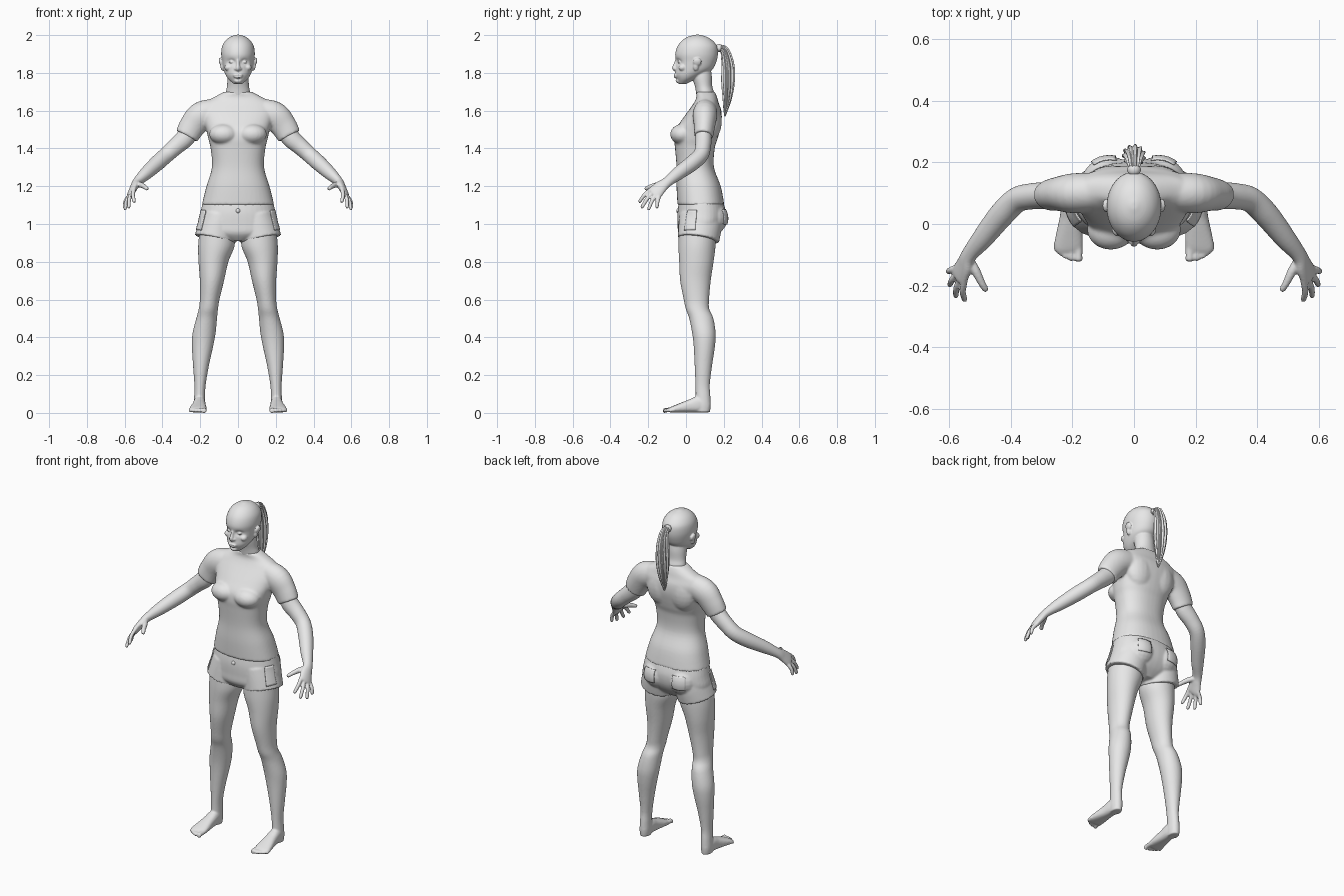
import bpy, bmesh, math
from mathutils import Vector, Matrix

grey = bpy.data.materials.new("plain_grey")
grey.diffuse_color = (0.8, 0.8, 0.8, 1)


def spline(rows, steps):
    """Catmull-Rom interpolation of rows of numbers."""
    out = []
    for i in range(len(rows) - 1):
        p = [rows[max(i - 1, 0)], rows[i], rows[i + 1], rows[min(i + 2, len(rows) - 1)]]
        for k in range(steps):
            t = k / steps
            out.append([0.5 * (2 * b + (c - a) * t + (2 * a - 5 * b + 4 * c - d) * t * t
                               + (3 * b - a - 3 * c + d) * t ** 3) for a, b, c, d in zip(*p)])
    return out + [list(rows[-1])]


def loft(bm, rows, ref=None, power=2.0, seg=40, steps=5, ridges=0):
    """Closed skin over ellipses (x, y, z, a, b): level rings, or rings square to the path if ref is given."""
    rows = spline(rows, steps)
    rings = []
    for i, (x, y, z, a, b) in enumerate(rows):
        u, v = Vector((1, 0, 0)), Vector((0, 1, 0))
        if ref:
            t = (Vector(rows[min(i + 1, len(rows) - 1)][:3]) - Vector(rows[max(i - 1, 0)][:3])).normalized()
            u = Vector(ref)
            u = (u - t * u.dot(t)).normalized()
            v = t.cross(u)
        ring = []
        for k in range(seg):
            ang = 2 * math.pi * k / seg
            c, s = math.cos(ang), math.sin(ang)
            m = 1 + (0.13 * math.cos(ridges * ang + i * 0.12) if ridges else 0)
            c = math.copysign(abs(c) ** (2 / power), c) * m
            s = math.copysign(abs(s) ** (2 / power), s) * m
            ring.append(bm.verts.new(Vector((x, y, z)) + u * c * max(a, 0.001) + v * s * max(b, 0.001)))
        rings.append(ring)
    for r0, r1 in zip(rings, rings[1:]):
        for k in range(seg):
            bm.faces.new((r0[k], r0[k - 1], r1[k - 1], r1[k]))
    bm.faces.new(rings[0])
    bm.faces.new(rings[-1][::-1])


def blob(bm, loc, radii, tilt=0):
    m = Matrix.Translation(loc) @ Matrix.Rotation(tilt, 4, 'Y') @ Matrix.Diagonal((*radii, 1))
    bmesh.ops.create_uvsphere(bm, u_segments=20, v_segments=12, radius=1, matrix=m)


def finish(name, bm, voxel=0, smooth=3, mirror=True):
    """Make the object; mirror it and fuse its volumes into one smooth skin."""
    bmesh.ops.recalc_face_normals(bm, faces=bm.faces)
    me = bpy.data.meshes.new(name)
    bm.to_mesh(me)
    bm.free()
    me.materials.append(grey)
    me.shade_smooth()
    ob = bpy.data.objects.new(name, me)
    bpy.context.collection.objects.link(ob)
    if mirror:
        ob.modifiers.new("mirror", 'MIRROR').use_mirror_merge = False
    if voxel:
        r = ob.modifiers.new("fuse", 'REMESH')
        r.mode, r.voxel_size, r.use_smooth_shade = 'VOXEL', voxel, True
        s = ob.modifiers.new("soften", 'SMOOTH')
        s.factor, s.iterations = 0.5, smooth
    return ob


def level(rows):
    return [(0, y, z, a, b) for z, y, a, b in rows]


# Shirt: torso, bust and short sleeves
bm = bmesh.new()
loft(bm, level([(1.10, .079, .192, .124), (1.2, .067, .167, .117), (1.3, .049, .138, .099),
                (1.4, .047, .145, .105), (1.45, .052, .157, .115), (1.5, .062, .168, .118),
                (1.55, .083, .185, .106), (1.6, .1, .2, .087), (1.64, .107, .185, .066),
                (1.67, .11, .13, .055), (1.7, .103, .073, .05)]), power=2.3)
blob(bm, (.075, -.018, 1.475), (.078, .066, .055))
blob(bm, (.07, .13, 1.55), (.09, .06, .11))
loft(bm, [(.1, .105, 1.6, .06, .065), (.19, .1, 1.575, .065, .075), (.24, .098, 1.52, .056, .07),
          (.272, .093, 1.465, .05, .063)], ref=(0, 1, 0))
finish("shirt", bm, .007, 5)

# Shorts: hips, seat and flared legs
bm = bmesh.new()
loft(bm, level([(1.115, .08, .187, .118), (1.06, .083, .199, .128), (1.0, .08, .21, .124),
                (.95, .068, .19, .108), (.91, .062, .06, .07)]), power=2.2)
loft(bm, [(.093, .08, 1.04, .1, .115), (.108, .074, .98, .105, .114), (.122, .066, .918, .109, .11)],
     ref=(1, 0, 0))
blob(bm, (.08, .128, 1.03), (.092, .092, .09))
shorts = finish("shorts", bm, .006, 4)

# Pocket patches wrapped on to the shorts, sides and back
def pocket(name, centre, across, width, height):
    bm = bmesh.new()
    m = Matrix((Vector(across).normalized(), (0, 0, 1), Vector(across).cross((0, 0, 1)).normalized())).transposed().to_4x4()
    bmesh.ops.create_grid(bm, x_segments=8, y_segments=10, size=.5,
                          matrix=Matrix.Translation(centre) @ m @ Matrix.Diagonal((width, height, 1, 1)))
    ob = finish(name, bm, mirror=True)
    w = ob.modifiers.new("wrap", 'SHRINKWRAP')
    w.target, w.offset, w.wrap_mode = shorts, .003, 'ABOVE_SURFACE'
    t = ob.modifiers.new("thickness", 'SOLIDIFY')
    t.thickness, t.offset = .005, 0

pocket("side_pockets", (.215, .015, 1.025), (.3, 1, 0), .07, .11)
pocket("back_pockets", (.1, .22, 1.04), (1, -.3, 0), .09, .09)

# Button at the waist
bm = bmesh.new()
blob(bm, (0, -.043, 1.07), (.012, .008, .012))
finish("waist_button", bm, mirror=False)

# Legs with feet and toes
bm = bmesh.new()
loft(bm, [(.11, .06, .95, .095, .098), (.115, .058, .88, .096, .098), (.13, .055, .8, .079, .091),
          (.138, .05, .7, .064, .081), (.15, .055, .6, .052, .067), (.157, .061, .55, .051, .062),
          (.166, .081, .5, .055, .064), (.18, .095, .42, .061, .062), (.188, .097, .35, .056, .056),
          (.196, .092, .25, .042, .046), (.201, .088, .15, .03, .038), (.203, .09, .09, .029, .039),
          (.204, .09, .04, .03, .041), (.204, .09, .003, .027, .037)])
loft(bm, [(.204, .12, .03, .022, .026), (.204, .07, .044, .031, .042), (.206, .02, .036, .035, .034),
          (.21, -.04, .024, .044, .023), (.213, -.075, .017, .046, .016), (.213, -.088, .014, .04, .012)],
     ref=(1, 0, 0), power=2.5)
for x, tip, r in [(.18, -.122, .014), (.204, -.12, .0105), (.222, -.112, .01), (.238, -.102, .0095), (.252, -.09, .009)]:
    loft(bm, [(x, -.06, .017, r, r), (x, tip + .02, .015, r * .9, r * .9), (x, tip + .005, .012, r, r),
              (x, tip, .012, r * .5, r * .5)], ref=(1, 0, 0), seg=16)
finish("legs", bm, .006, 2)

# Arms with hands
bm = bmesh.new()
w = Vector((.4, .7, -.6))
loft(bm, [(.24, .097, 1.51, .044, .048), (.28, .092, 1.455, .044, .05), (.33, .09, 1.41, .042, .045),
          (.38, .078, 1.365, .041, .042), (.43, .03, 1.32, .041, .041), (.49, -.045, 1.265, .035, .034),
          (.535, -.1, 1.222, .028, .023), (.55, -.135, 1.195, .036, .02), (.565, -.165, 1.165, .041, .017),
          (.57, -.178, 1.155, .036, .012)], ref=w)
for k, tip in enumerate([(.55, -.25, 1.115), (.58, -.237, 1.085), (.6, -.2, 1.075), (.605, -.155, 1.085)]):
    base = Vector((.562, -.162, 1.168)) + w * (k * .02 - .03)
    tip = Vector(tip)
    mid = base.lerp(tip, .5) + Vector((.006, -.002, .005))
    loft(bm, [(*base, .011, .011), (*mid, .0105, .0105), (*base.lerp(tip, .92), .009, .009), (*tip, .005, .005)],
         ref=w, seg=16)
loft(bm, [(.54, -.11, 1.21, .016, .016), (.515, -.15, 1.207, .015, .015), (.495, -.19, 1.197, .012, .012),
          (.482, -.212, 1.187, .01, .01), (.479, -.218, 1.184, .005, .005)], ref=w, seg=16)
finish("arms", bm, .0045, 2)

# Head: skull with hollowed eye sockets, then neck and features
bm = bmesh.new()
loft(bm, level([(1.742, -.018, .022, .02), (1.765, .0, .049, .047), (1.79, .02, .066, .077),
                (1.82, .043, .077, .098), (1.86, .054, .084, .107), (1.9, .056, .089, .113),
                (1.94, .06, .084, .105), (1.97, .06, .067, .082), (1.99, .06, .042, .052),
                (2.002, .06, .01, .012)]), seg=72, steps=7)
for v in bm.verts:
    if v.co.y < 0:
        v.co.y += .015 * math.exp(-((abs(v.co.x) - .034) / .019) ** 2 - ((v.co.z - 1.858) / .014) ** 2)
loft(bm, level([(1.6, .115, .07, .05), (1.69, .102, .065, .048), (1.73, .093, .058, .046),
                (1.78, .085, .056, .052), (1.83, .08, .05, .05)]))
loft(bm, [(0, -.046, 1.875, .008, .008), (0, -.056, 1.848, .008, .009), (0, -.063, 1.826, .012, .011),
          (0, -.056, 1.814, .01, .008)], ref=(1, 0, 0), seg=20)
blob(bm, (.012, -.053, 1.821), (.009, .011, .008))                # nostril
blob(bm, (.008, -.054, 1.79), (.018, .011, .006), .12)            # upper lip
blob(bm, (.006, -.053, 1.778), (.017, .011, .006), -.1)           # lower lip
blob(bm, (0, -.036, 1.758), (.022, .019, .014))                   # chin
blob(bm, (.034, -.034, 1.857), (.014, .01, .007))                 # eye
blob(bm, (.052, -.018, 1.828), (.02, .022, .018))                 # cheekbone
blob(bm, (.09, .06, 1.858), (.011, .022, .022), .25)              # upper ear
blob(bm, (.084, .052, 1.832), (.009, .014, .022), .2)             # ear lobe
finish("head", bm, .0042, 2)

# Ponytail with ridged strands, and its tie
bm = bmesh.new()
loft(bm, [(0, .15, 1.915, .014, .014), (0, .178, 1.93, .016, .016), (0, .206, 1.915, .024, .022),
          (0, .222, 1.84, .033, .031), (0, .222, 1.75, .035, .032), (0, .218, 1.67, .027, .023),
          (0, .21, 1.605, .014, .011), (0, .206, 1.57, .003, .003)],
     ref=(1, 0, 0), seg=90, steps=8, ridges=11)
finish("ponytail", bm, mirror=False)

bm = bmesh.new()
loft(bm, [(0, .166, 1.923, .017, .017), (0, .173, 1.928, .022, .022), (0, .18, 1.93, .022, .022),
          (0, .187, 1.929, .017, .017)], ref=(1, 0, 0))
finish("hair_tie", bm, mirror=False)
